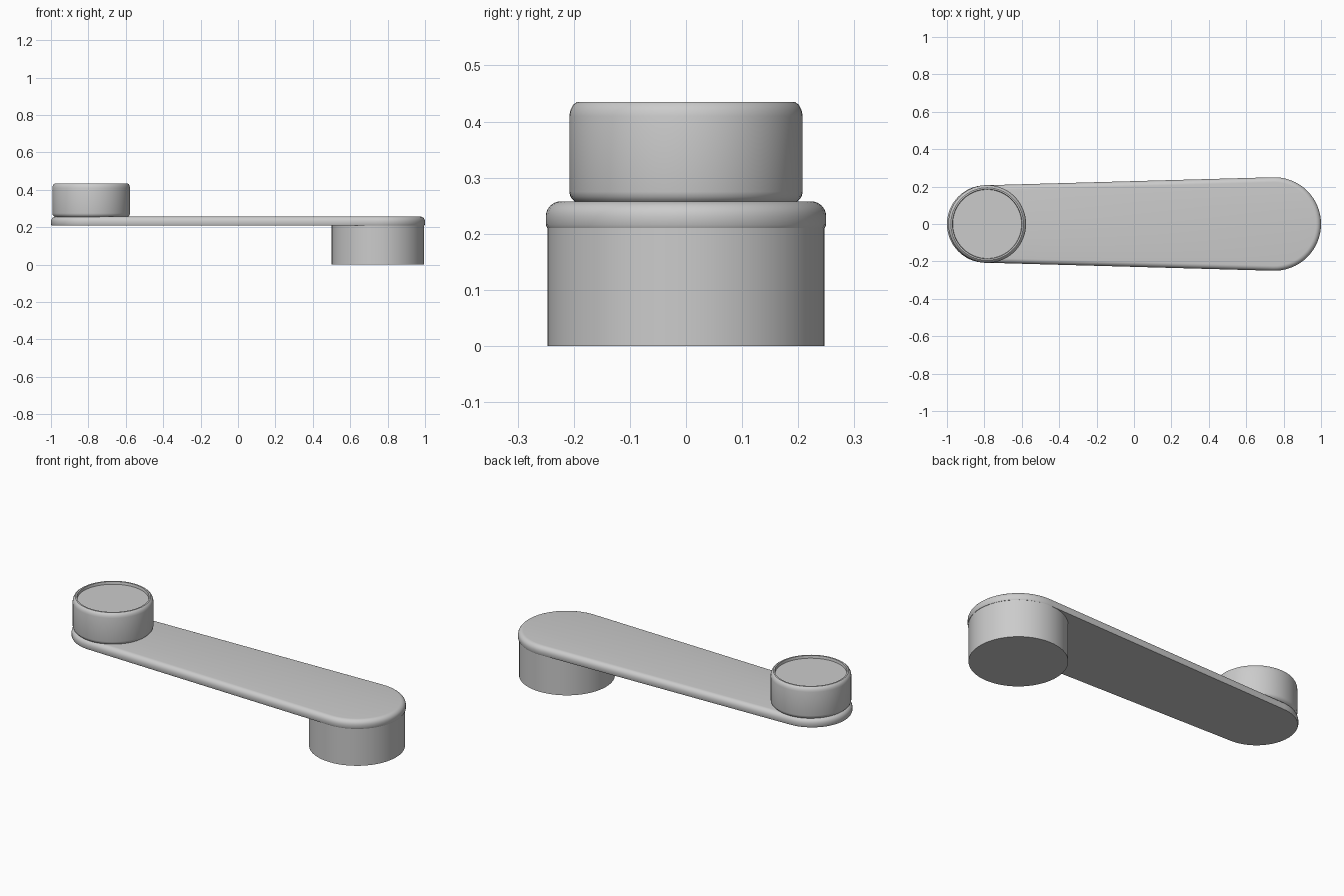
import bpy, bmesh, math

if "Cube" in bpy.data.objects:
    bpy.data.objects.remove(bpy.data.objects["Cube"])

SEG = 64


def finish(name, bm):
    bmesh.ops.recalc_face_normals(bm, faces=bm.faces)
    mesh = bpy.data.meshes.new(name)
    bm.to_mesh(mesh)
    bm.free()
    ob = bpy.data.objects.new(name, mesh)
    bpy.context.collection.objects.link(ob)
    bpy.ops.object.select_all(action='DESELECT')
    ob.select_set(True)
    bpy.context.view_layer.objects.active = ob
    bpy.ops.object.shade_smooth_by_angle(angle=math.radians(35))
    return ob


def loft(name, loops, cap_start=True, cap_end=True):
    """Skin closed loops of equal length, optionally capping the ends."""
    bm = bmesh.new()
    rings = [[bm.verts.new(p) for p in loop] for loop in loops]
    n = len(rings[0])
    for a, b in zip(rings, rings[1:]):
        for i in range(n):
            j = (i + 1) % n
            bm.faces.new((a[i], a[j], b[j], b[i]))
    if cap_start:
        bm.faces.new(rings[0])
    if cap_end:
        bm.faces.new(rings[-1])
    return finish(name, bm)


def circle(cx, r, z):
    return [(cx + r * math.cos(2 * math.pi * i / SEG),
             r * math.sin(2 * math.pi * i / SEG), z) for i in range(SEG)]


def arm_outline(inset, z, x0=-0.793, r0=0.207, x1=0.75, r1=0.25):
    """Two unequal round ends joined by tangent sides."""
    a = math.acos((r0 - r1) / (x1 - x0))   # tangent direction from +x
    a = math.pi - a
    half = SEG // 2
    pts = []
    for cx, r, s, e in ((x1, r1, -(math.pi - a), math.pi - a),
                        (x0, r0, math.pi - a, math.pi + a)):
        for i in range(half + 1):
            t = s + (e - s) * i / half
            pts.append((cx + (r - inset) * math.cos(t),
                        (r - inset) * math.sin(t), z))
    return pts


# Tapered arm plate with a rounded upper edge
R = 0.027
edge = [(0.003, 0.21), (0.0, 0.216)]
edge += [(R * (1 - math.cos(t)), 0.231 + R * math.sin(t))
         for t in (math.pi / 2 * k / 6 for k in range(7))]
loft("arm_plate", [arm_outline(d, z) for d, z in edge])

# Mounting boss below the wide end
loft("mounting_boss", [circle(0.748, 0.247, z) for z in (0, 0.213)])

# Knob above the narrow end, with a shallow recess inside its rim
knob = [(0.195, 0.255), (0.201, 0.26), (0.206, 0.266), (0.208, 0.275),
        (0.208, 0.41), (0.206, 0.42), (0.201, 0.43), (0.194, 0.435),
        (0.186, 0.435), (0.184, 0.42)]
loft("knob", [circle(-0.785, r, z) for r, z in knob])
